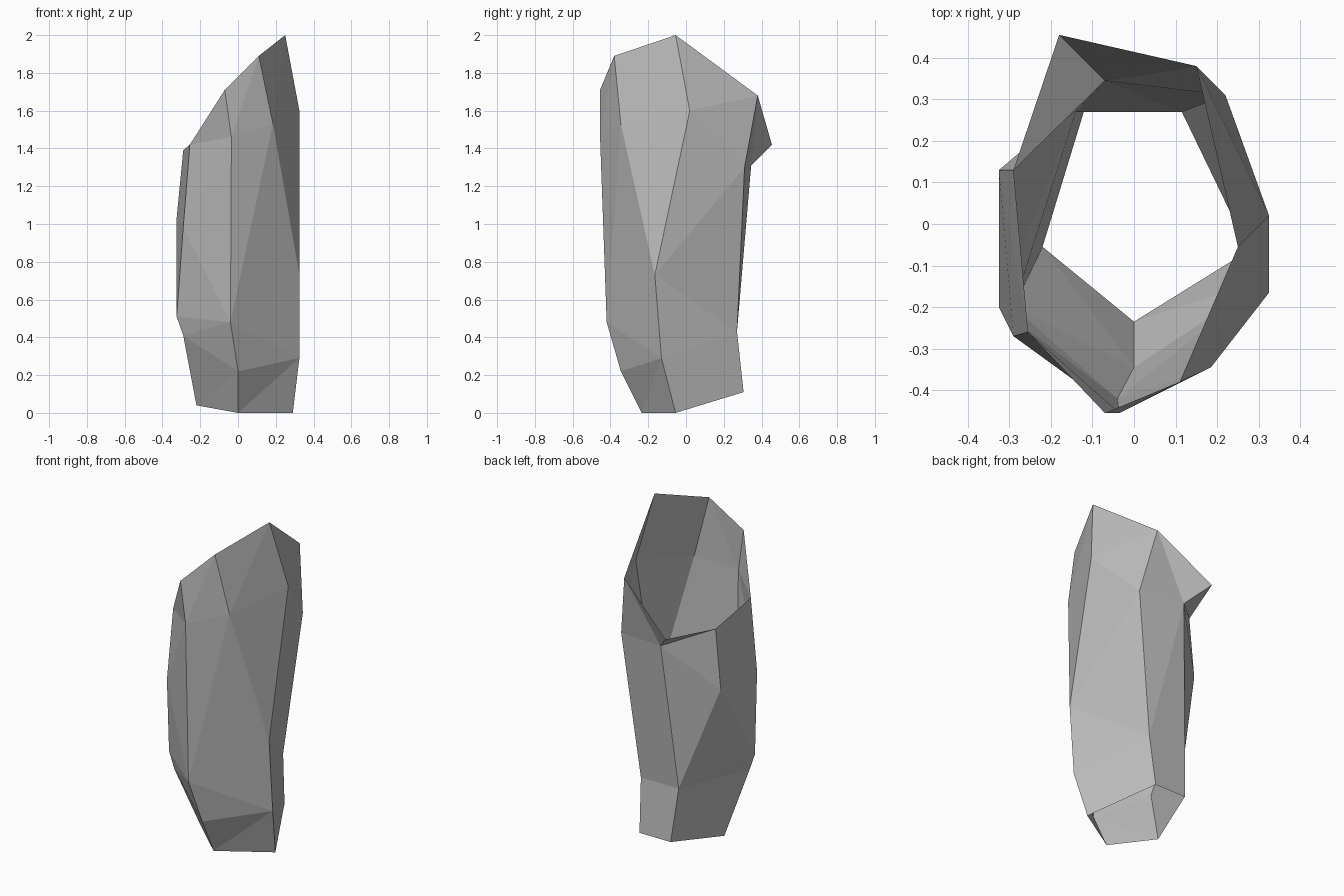
import bpy
import bmesh

cube = bpy.data.objects.get("Cube")
if cube:
    bpy.data.objects.remove(cube, do_unlink=True)

# Stone colour
stone = bpy.data.materials.new("stone_grey")
stone.use_nodes = True
grey = (0.5, 0.5, 0.5, 1.0)
stone.diffuse_color = grey
shader = next(n for n in stone.node_tree.nodes if n.type == 'BSDF_PRINCIPLED')
shader.inputs["Base Color"].default_value = grey
shader.inputs["Roughness"].default_value = 0.9

# Ridges of the hollow stone shell, each listed from the foot to the rim
front = [(0, -.235, 0), (0, -.345, .22), (-.04, -.42, .48),
         (-.035, -.455, 1.46), (-.07, -.455, 1.71)]
left_foot = [(.29, -.055, 0), (.325, -.13, .29), (.325, -.165, .73)]
left_front = left_foot + [(.185, -.345, 1.53), (.11, -.38, 1.89)]
left_back = left_foot + [(.325, .02, 1.6), (.25, -.055, 2)]
back_left = [(.1, .305, .11), (.115, .27, .43), (.22, .31, 1.3), (.15, .38, 1.68)]
back_right = [(-.11, .305, .11), (-.14, .27, .43), (-.07, .345, 1.31), (-.18, .455, 1.42)]
right_foot = [(-.22, -.055, .04), (-.29, -.2, .41), (-.325, -.2, .51)]
right_back = right_foot + [(-.325, .13, 1.03), (-.29, .13, 1.39)]
right_front = right_foot + [(-.29, -.27, .98), (-.255, -.26, 1.42)]

bm = bmesh.new()
shared = {}


def vertex(point):
    """Return the one vertex at this point, so neighbouring strips join."""
    if point not in shared:
        shared[point] = bm.verts.new(point)
    return shared[point]


def strip(a, b, steps):
    """Fill between two ridges with triangles; steps says which ridge climbs."""
    i = j = 0
    for step in steps:
        climbed = a[i + 1] if step == "a" else b[j + 1]
        corners = (a[i], b[j], climbed)
        if len(set(corners)) == len(corners):
            bm.faces.new([vertex(p) for p in corners])
        if step == "a":
            i += 1
        else:
            j += 1


# Walls, going once around the stone
strip(front, left_front, "baabbaba")
strip(left_front[2:], left_back[2:], "abba")
strip(left_back, back_left, "baababa")
strip(back_left, back_right, "abbaab")
strip(back_right, right_back, "abbbaba")
strip(right_back[2:], right_front[2:], "abba")
strip(right_front, front, "babaabab")

mesh = bpy.data.meshes.new("stone_shell")
bm.to_mesh(mesh)
bm.free()
mesh.materials.append(stone)
shell = bpy.data.objects.new("stone_shell", mesh)
bpy.context.collection.objects.link(shell)
